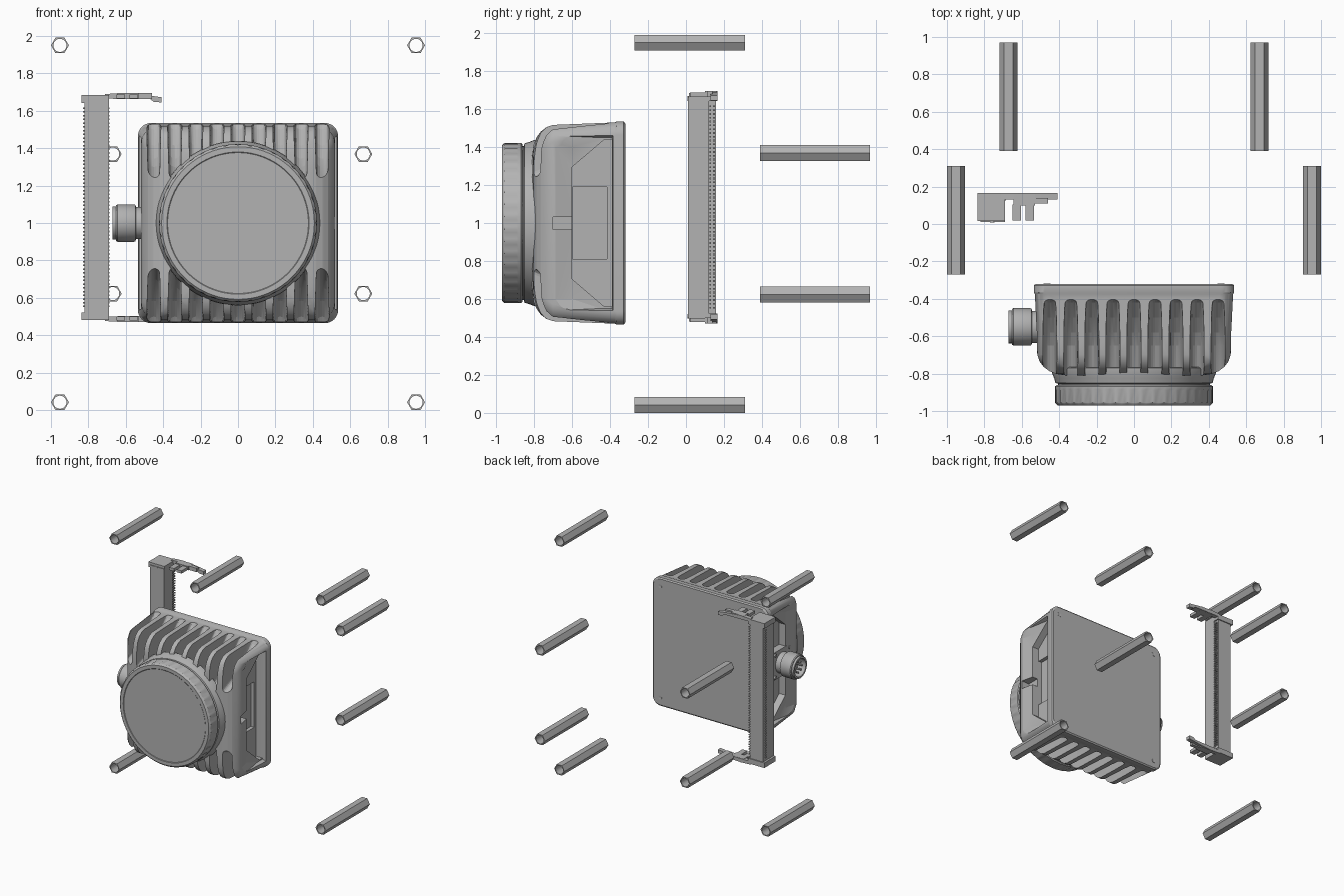
import bpy, bmesh
from math import pi, sin, cos, radians
from mathutils import Vector

if "Cube" in bpy.data.objects:
    bpy.data.objects.remove(bpy.data.objects["Cube"])

grey = bpy.data.materials.new("machined_grey")
grey.use_nodes = True
grey.diffuse_color = (0.45, 0.45, 0.45, 1)
grey.node_tree.nodes["Principled BSDF"].inputs["Base Color"].default_value = (0.45, 0.45, 0.45, 1)
MID = 1.0


def finish(name, bm, smooth=True):
    bmesh.ops.recalc_face_normals(bm, faces=bm.faces)
    me = bpy.data.meshes.new(name)
    bm.to_mesh(me)
    bm.free()
    me.materials.append(grey)
    ob = bpy.data.objects.new(name, me)
    bpy.context.collection.objects.link(ob)
    if smooth:
        shade(ob)
    return ob


def shade(ob):
    bpy.ops.object.select_all(action='DESELECT')
    bpy.context.view_layer.objects.active = ob
    ob.select_set(True)
    bpy.ops.object.shade_smooth_by_angle(angle=radians(30))


def add_loft(bm, rings, closed=False):
    """Skin rings of equal length; cap both ends unless the loop closes."""
    vs = [[bm.verts.new(p) for p in r] for r in rings]
    n = len(vs[0])
    for a, b in zip(vs, vs[1:] + (vs[:1] if closed else [])):
        for i in range(n):
            bm.faces.new((a[i], a[(i + 1) % n], b[(i + 1) % n], b[i]))
    if not closed:
        bm.faces.new(vs[0])
        bm.faces.new(vs[-1])


def loft(name, rings, closed=False, smooth=True):
    bm = bmesh.new()
    add_loft(bm, rings, closed)
    return finish(name, bm, smooth)


def add_box(bm, x, y, z):
    add_loft(bm, [[(x[0], y[0], k), (x[1], y[0], k), (x[1], y[1], k), (x[0], y[1], k)] for k in z])


def box(name, x, y, z):
    bm = bmesh.new()
    add_box(bm, x, y, z)
    return finish(name, bm, False)


def revolve(name, profile, centre, axis, n=64):
    """Profile of (position along axis, radius) about a y or x axis."""
    c = Vector(centre)
    rings = []
    for t, r in profile:
        pts = [(r * cos(2 * pi * i / n), r * sin(2 * pi * i / n)) for i in range(n)]
        rings.append([c + (Vector((u, t, v)) if axis == 'y' else Vector((t, u, v))) for u, v in pts])
    return loft(name, rings)


def rounded_square(y, h, r, n=8):
    pts = []
    for q, (sx, sz) in enumerate(((1, 1), (-1, 1), (-1, -1), (1, -1))):
        for i in range(n + 1):
            a = (q + i / n) * pi / 2
            pts.append((sx * (h - r) + r * cos(a), y, MID + sz * (h - r) + r * sin(a)))
    return pts


def cut(target, bm):
    """Subtract a temporary cutter mesh from the target."""
    cutter = finish("cutter", bm, False)
    cutter.hide_render = True
    mod = target.modifiers.new("cut", 'BOOLEAN')
    mod.operation = 'DIFFERENCE'
    mod.solver = 'EXACT'
    mod.object = cutter
    bpy.context.view_layer.objects.active = target
    bpy.ops.object.modifier_apply(modifier="cut")
    bpy.data.objects.remove(cutter)


# Housing: tapered rounded block with a back flange
housing = loft("housing", [rounded_square(*s) for s in (
    (-0.32, 0.525, 0.065), (-0.328, 0.535, 0.07), (-0.365, 0.535, 0.07), (-0.375, 0.530, 0.07),
    (-0.70, 0.517, 0.09), (-0.735, 0.505, 0.10), (-0.765, 0.482, 0.11), (-0.787, 0.452, 0.12),
    (-0.802, 0.415, 0.12), (-0.81, 0.36, 0.12))])

# Cooling grooves above and below, slightly wider at the mouth
bm = bmesh.new()
W, MOUTH, STEPS = 0.031, 0.044, 8
for s in (1, -1):
    for k in range(-4, 5):
        rings = []
        for y, floor in ((-0.385, 0.56), (-0.42, 0.50), (-0.50, 0.415), (-0.58, 0.345), (-0.65, 0.30), (-0.92, 0.19)):
            u = [(-W * cos(pi * i / STEPS), floor + W * (1 - sin(pi * i / STEPS))) for i in range(STEPS + 1)]
            u += [(MOUTH, 0.7), (-MOUTH, 0.7)]
            rings.append([(0.1125 * k + x, y, MID + s * z) for x, z in u])
        add_loft(bm, rings)
cut(housing, bm)


# Side recesses: a shallow sloping dish, then a deep chamfered pocket behind it
def side_prisms(layers):
    bm = bmesh.new()
    for s in (1, -1):
        add_loft(bm, [[(s * x, y, MID + z) for y, z in half] +
                      [(s * x, y, MID - z) for y, z in reversed(half)] for x, half in layers])
    return bm


dish = ((-0.385, 0.46), (-0.67, 0.46), (-0.72, 0.40))
dish_floor = ((-0.39, 0.45), (-0.45, 0.45), (-0.60, 0.40))
cut(housing, side_prisms(((0.497, dish_floor), (0.525, dish), (0.60, dish))))
pocket = ((-0.39, 0.44), (-0.43, 0.44), (-0.60, 0.295))
cut(housing, side_prisms(((0.44, pocket), (0.60, pocket))))

# Deeper bay and cable notch in the left pocket
for x, y, z in ((0.41, (-0.598, -0.415), (0.81, 1.19)), (0.45, (-0.70, -0.58), (0.967, 1.033))):
    bm = bmesh.new()
    add_box(bm, (x, 0.60), y, z)
    cut(housing, bm)
shade(housing)

# Flared neck and knurled lens ring with a recessed window
revolve("lens_neck", [(-0.765, 0.43), (-0.77, 0.44), (-0.80, 0.437), (-0.825, 0.427),
                      (-0.85, 0.42), (-0.855, 0.405), (-0.90, 0.405)], (0, 0, MID), 'y', 96)
N = 160
rings = []
for y, r, notch in ((-0.862, 0.375, 0), (-0.862, 0.415, 0), (-0.868, 0.422, 0), (-0.885, 0.422, 0),
                    (-0.89, 0.422, 0.005), (-0.955, 0.422, 0.005), (-0.96, 0.418, 0),
                    (-0.97, 0.408, 0), (-0.97, 0.38, 0), (-0.966, 0.375, 0)):
    radii = [r - notch * (i % 4 == 0) for i in range(N)]
    rings.append([(q * cos(2 * pi * i / N), y, MID + q * sin(2 * pi * i / N)) for i, q in enumerate(radii)])
loft("lens_ring", rings, closed=True)
revolve("lens_window", [(-0.88, 0.378), (-0.967, 0.378)], (0, 0, MID), 'y', 96)

# Corner screws on the back
for sx in (1, -1):
    for sz in (1, -1):
        revolve("back_screw", [(-0.325, 0.018), (-0.319, 0.018), (-0.319, 0.011), (-0.3195, 0.009)],
                (sx * 0.465, 0, MID + sz * 0.465), 'y', 20)

# Round connector with pins on the right side
C = (0, -0.55, MID)
box("connector_flange", (-0.50, -0.42), (-0.665, -0.435), (0.885, 1.115))
revolve("connector_shell", [(-0.48, 0.085), (-0.545, 0.085), (-0.548, 0.097), (-0.555, 0.10),
                            (-0.645, 0.10), (-0.652, 0.095), (-0.652, 0.088), (-0.67, 0.088),
                            (-0.67, 0.073), (-0.60, 0.073)], C, 'x', 48)
for i in range(8):
    a = 2 * pi * i / 8
    revolve("connector_pin", [(-0.59, 0.007), (-0.655, 0.007)],
            (0, C[1] + 0.045 * cos(a), MID + 0.045 * sin(a)), 'x', 10)
for sy in (1, -1):
    for sz in (1, -1):
        revolve("flange_screw", [(-0.49, 0.014), (-0.512, 0.014)],
                (0, C[1] + sy * 0.093, MID + sz * 0.093), 'x', 16)


# Hexagonal hollow standoffs
def standoff(x, z, y0, y1):
    n, flat, bore = 48, 0.0415, 0.035
    hexa = [flat / cos(radians(360 * i / n % 60 - 30)) for i in range(n)]
    rings = []
    for y, rad in ((y0, hexa), (y1, hexa), (y1, [bore] * n), (y0, [bore] * n)):
        rings.append([(x + r * cos(2 * pi * i / n), y, z + r * sin(2 * pi * i / n))
                      for i, r in enumerate(rad)])
    loft("standoff", rings, closed=True)


for sx in (1, -1):
    for sz in (1, -1):
        standoff(sx * 0.952, 0.996 + sz * 0.954, -0.27, 0.31)
        standoff(sx * 0.67, 0.996 + sz * 0.373, 0.39, 0.97)

# Card connector: upright bar, rear strip and rows of contact pins
box("connector_bar", (-0.82, -0.69), (0.01, 0.12), (0.50, 1.665))
box("rear_strip", (-0.82, -0.70), (0.12, 0.157), (0.49, 1.675))
bm = bmesh.new()
for i in range(54):
    z = 0.55 + i * 0.02
    add_box(bm, (-0.83, -0.815), (0.125, 0.133), (z, z + 0.008))
    for y in (0.123, 0.143):
        add_box(bm, (-0.705, -0.686), (y, y + 0.01), (z, z + 0.009))
finish("contact_pins", bm, False)

# End blocks and latch arms, mirrored top to bottom
BAR_MID = 1.083
ARM = ((-0.71, 0.582), (-0.71, 0.607), (-0.62, 0.612), (-0.50, 0.602), (-0.41, 0.59),
       (-0.41, 0.562), (-0.45, 0.565), (-0.47, 0.58))
for s, end in ((1, "upper"), (-1, "lower")):
    def part(name, x, y, z):
        box(end + "_" + name, x, y, [BAR_MID + s * k for k in z])
    part("end_block", (-0.838, -0.69), (0.015, 0.165), (0.56, 0.602))
    part("latch_plate", (-0.645, -0.53), (0.10, 0.16), (0.58, 0.612))
    part("latch_prong", (-0.65, -0.605), (0.02, 0.105), (0.582, 0.605))
    part("latch_prong", (-0.58, -0.535), (0.02, 0.105), (0.582, 0.605))
    part("latch_catch", (-0.53, -0.46), (0.11, 0.14), (0.58, 0.612))
    loft(end + "_latch_arm", [[(x, y, BAR_MID + s * z) for x, z in ARM] for y in (0.13, 0.165)], smooth=False)
    revolve(end + "_bar_rivet", [(0.03, 0.012), (0.007, 0.012)], (-0.757, 0, BAR_MID + s * 0.573), 'y', 16)
